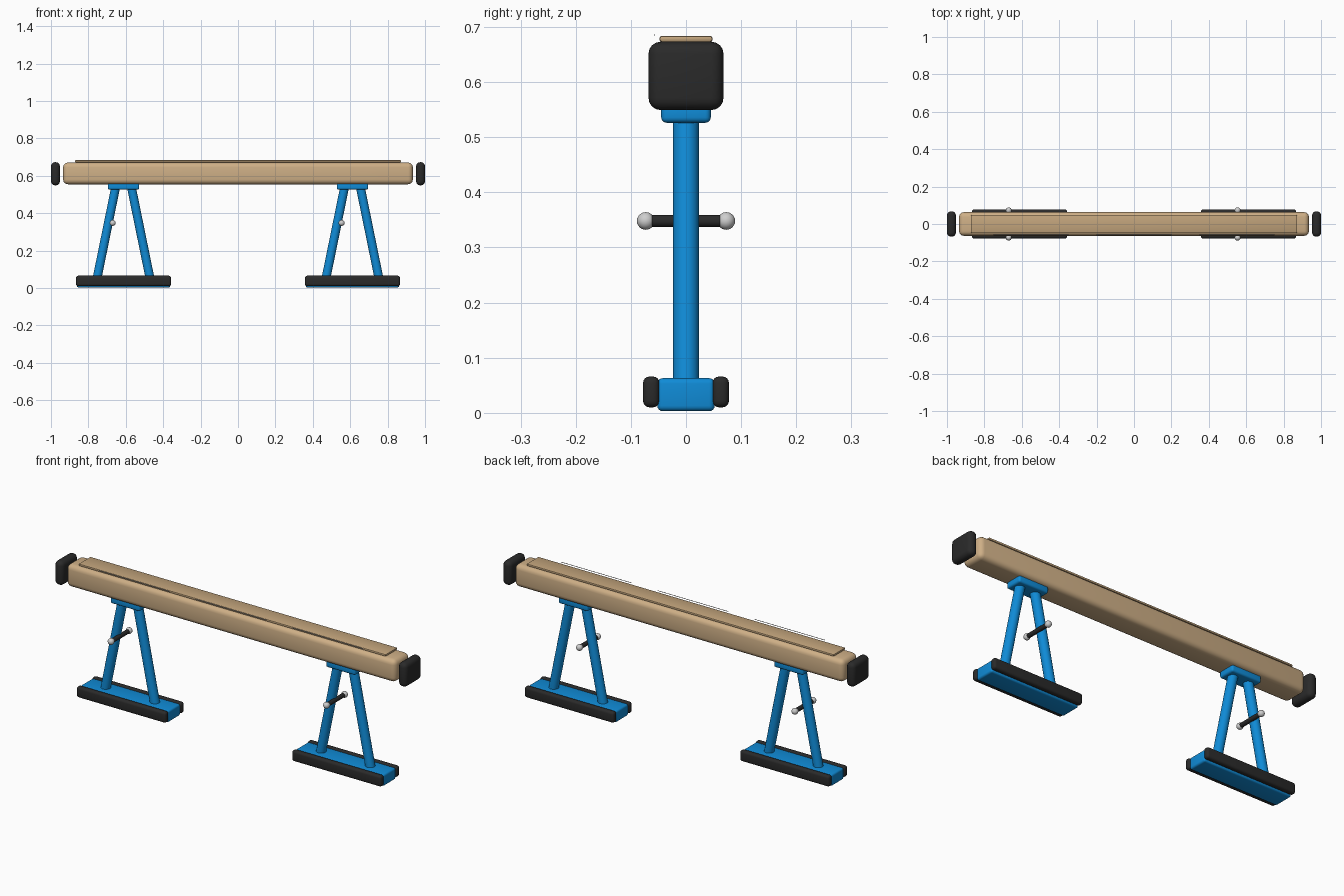
import bpy, math
from mathutils import Vector

default = bpy.data.objects.get("Cube")
if default:
    bpy.data.objects.remove(default, do_unlink=True)


def material(name, rgb):
    m = bpy.data.materials.new(name)
    m.use_nodes = True
    m.diffuse_color = (*rgb, 1)
    m.node_tree.nodes["Principled BSDF"].inputs["Base Color"].default_value = (*rgb, 1)
    return m


WOOD = material("tan wood", (0.62, 0.43, 0.24))
PAD = material("tan mat", (0.54, 0.37, 0.20))
BLUE = material("blue paint", (0.005, 0.26, 0.68))
RUBBER = material("black rubber", (0.023, 0.023, 0.023))
METAL = material("light metal", (0.62, 0.62, 0.62))


def finish(obj, name, mat):
    obj.name = name
    obj.data.materials.append(mat)
    bpy.ops.object.shade_smooth_by_angle(angle=math.radians(40))
    return obj


def box(name, center, size, mat, bevel=0.0, segments=4):
    """Rounded box from its centre and full size."""
    bpy.ops.mesh.primitive_cube_add(size=1, location=center)
    obj = bpy.context.object
    obj.scale = size
    bpy.ops.object.transform_apply(location=False, rotation=False, scale=True)
    if bevel:
        mod = obj.modifiers.new("rounding", 'BEVEL')
        mod.width = bevel
        mod.segments = segments
        bpy.ops.object.modifier_apply(modifier=mod.name)
    return finish(obj, name, mat)


def rod(name, a, b, radius, mat, sides=16):
    """Cylinder between two points."""
    a, b = Vector(a), Vector(b)
    bpy.ops.mesh.primitive_cylinder_add(vertices=sides, radius=radius,
                                        depth=(b - a).length, location=(a + b) / 2)
    obj = bpy.context.object
    obj.rotation_euler = (b - a).to_track_quat('Z', 'Y').to_euler()
    return finish(obj, name, mat)


def ball(name, center, radius, mat):
    bpy.ops.mesh.primitive_uv_sphere_add(segments=20, ring_count=12,
                                         radius=radius, location=center)
    return finish(bpy.context.object, name, mat)


# Beam and its top mat
box("beam", (0, 0, 0.613), (1.87, 0.126, 0.116), WOOD, 0.025)
box("top_mat", (0, 0, 0.678), (1.745, 0.096, 0.011), PAD, 0.004, 2)

# Fine seam strips above the front edge
for i in (-1, 0, 1):
    box(f"seam_strip_{i + 2}", (i * 0.55, -0.057, 0.685), (0.4, 0.002, 0.002), METAL)

for side, s in (("right", -1), ("left", 1)):
    # End cushion
    box(f"{side}_end_cushion", (s * 0.976, 0, 0.611), (0.048, 0.136, 0.124), RUBBER, 0.022)

    # Stand: saddle, splayed legs, foot
    cx = s * 0.612
    box(f"{side}_saddle", (cx, 0, 0.544), (0.168, 0.09, 0.036), BLUE, 0.01)
    box(f"{side}_foot", (cx, 0, 0.033), (0.5, 0.104, 0.06), BLUE, 0.01)
    for d in (-1, 1):
        rod(f"{side}_leg_{'inner' if d * s < 0 else 'outer'}",
            (cx + d * 0.142, 0, 0.05), (cx + d * 0.042, 0, 0.54), 0.0235, BLUE)
        end = "front" if d < 0 else "back"
        box(f"{side}_{end}_foot_rail", (cx, d * 0.063, 0.038),
            (0.508, 0.03, 0.056), RUBBER, 0.012)
        ball(f"{side}_{end}_lever_knob", (cx - 0.058, d * 0.073, 0.348), 0.016, METAL)

    # Adjustment lever
    rod(f"{side}_lever", (cx - 0.058, -0.07, 0.348), (cx - 0.058, 0.07, 0.348), 0.011, RUBBER)
